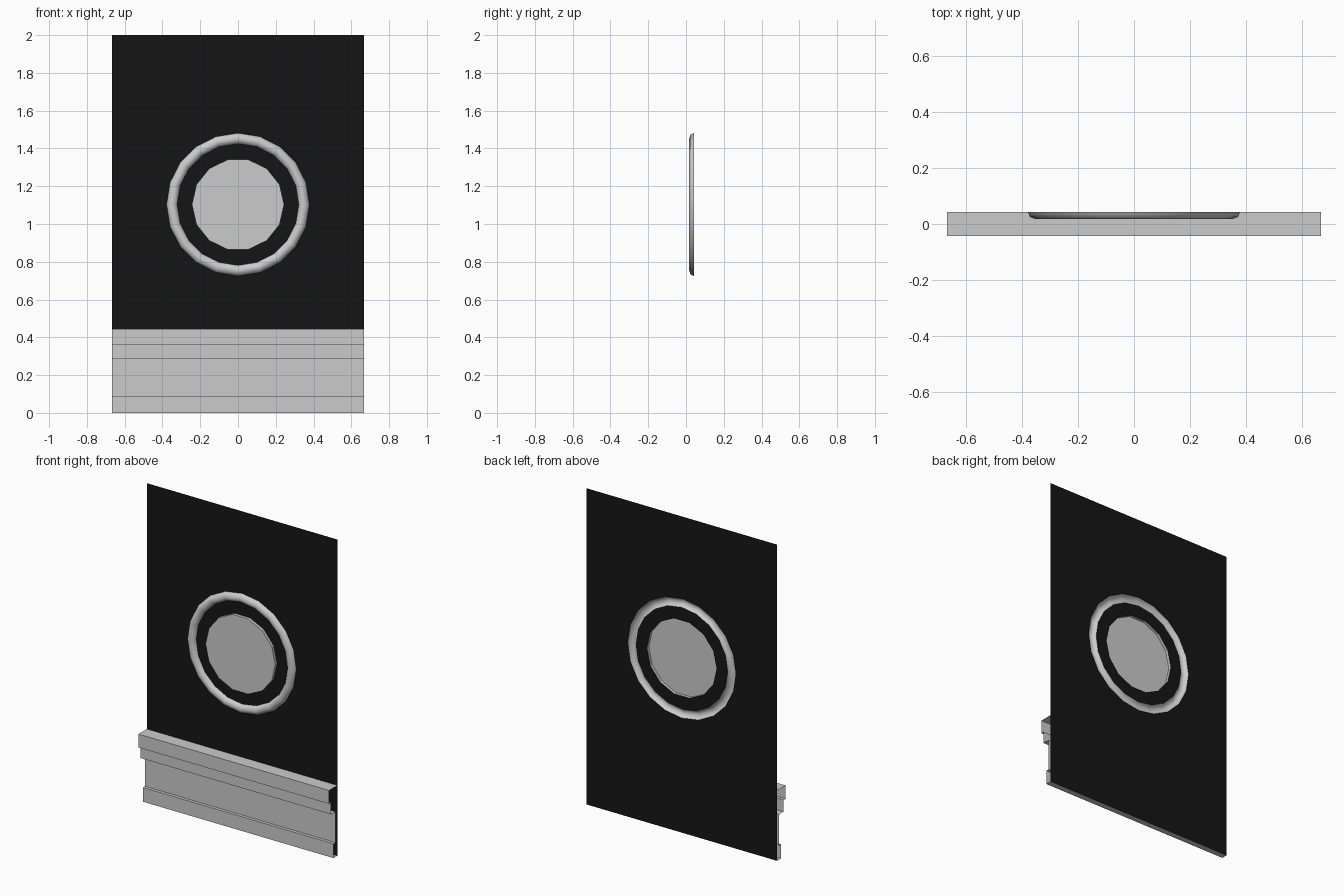
import bpy, bmesh
from math import cos, sin, pi

if "Cube" in bpy.data.objects:
    bpy.data.objects.remove(bpy.data.objects["Cube"])

HALF_W, TOP = 0.667, 2.0
BACK, CZ = 0.042, 1.103          # wall plane, height of the round relief
RING_N, DISC_N = 20, 14
RING_OUT, RING_IN, DISC_R = 0.378, 0.322, 0.244

black = bpy.data.materials.new("black_panel")
black.diffuse_color = (0.0075, 0.0075, 0.0075, 1)
black.use_nodes = True
black.node_tree.nodes["Principled BSDF"].inputs["Base Color"].default_value = black.diffuse_color


def finish(name, bm, mat=None, smooth=None):
    me = bpy.data.meshes.new(name)
    bm.to_mesh(me)
    bm.free()
    ob = bpy.data.objects.new(name, me)
    bpy.context.collection.objects.link(ob)
    if mat:
        me.materials.append(mat)
    if smooth:
        bpy.ops.object.select_all(action='DESELECT')
        ob.select_set(True)
        bpy.context.view_layer.objects.active = ob
        bpy.ops.object.shade_smooth_by_angle(angle=smooth)
    return ob


def circle(bm, r, y, n):
    return [bm.verts.new((r * cos(2 * pi * i / n), y, CZ + r * sin(2 * pi * i / n)))
            for i in range(n)]


def bridge(bm, a, b):
    n = len(a)
    for i in range(n):
        bm.faces.new((a[i], a[(i + 1) % n], b[(i + 1) % n], b[i]))


def flat_between(name, make_loops):
    """Flat black sheet between an outer and an inner outline."""
    bm = bmesh.new()
    edges = []
    for loop in make_loops(bm):
        edges += [bm.edges.new((loop[i - 1], loop[i])) for i in range(len(loop))]
    bmesh.ops.triangle_fill(bm, edges=edges, use_beauty=True, normal=(0, -1, 0))
    for f in bm.faces:
        f.normal_update()
        if f.normal.y > 0:
            f.normal_flip()
    finish(name, bm, black)


# Wall sheet with a round opening, and the flat band inside the ring
flat_between("wall_panel", lambda bm: (
    [bm.verts.new((x, BACK, z)) for x, z in
     ((-HALF_W, 0), (HALF_W, 0), (HALF_W, TOP), (-HALF_W, TOP))],
    circle(bm, RING_OUT, BACK, RING_N)))
flat_between("inner_band", lambda bm: (
    circle(bm, RING_IN, BACK, RING_N), circle(bm, DISC_R, BACK, DISC_N)))

# Raised half-round ring, hollow at the back
bm = bmesh.new()
profile = [(RING_OUT, BACK), (0.371, 0.025), (0.35, 0.017), (0.329, 0.025), (RING_IN, BACK)]
loops = [circle(bm, r, y, RING_N) for r, y in profile]
for a, b in zip(loops, loops[1:]):
    bridge(bm, a, b)
finish("raised_ring", bm, smooth=pi / 3)

# Raised flat disc, hollow at the back
bm = bmesh.new()
rim, face = circle(bm, DISC_R, BACK, DISC_N), circle(bm, DISC_R, BACK - 0.018, DISC_N)
bridge(bm, rim, face)
bm.faces.new(face)
finish("raised_disc", bm)

# Stepped wainscot swept along x with open ends
bm = bmesh.new()
steps = [(BACK, 0), (0.003, 0), (0.003, 0.09), (0.023, 0.09), (0.023, 0.286),
         (-0.022, 0.286), (-0.022, 0.36), (-BACK, 0.36), (-BACK, 0.445), (BACK, 0.445)]
left, right = ([bm.verts.new((s * HALF_W, y, z)) for y, z in steps] for s in (-1, 1))
for i in range(len(steps) - 1):
    bm.faces.new((left[i], right[i], right[i + 1], left[i + 1]))
finish("wainscot", bm)
